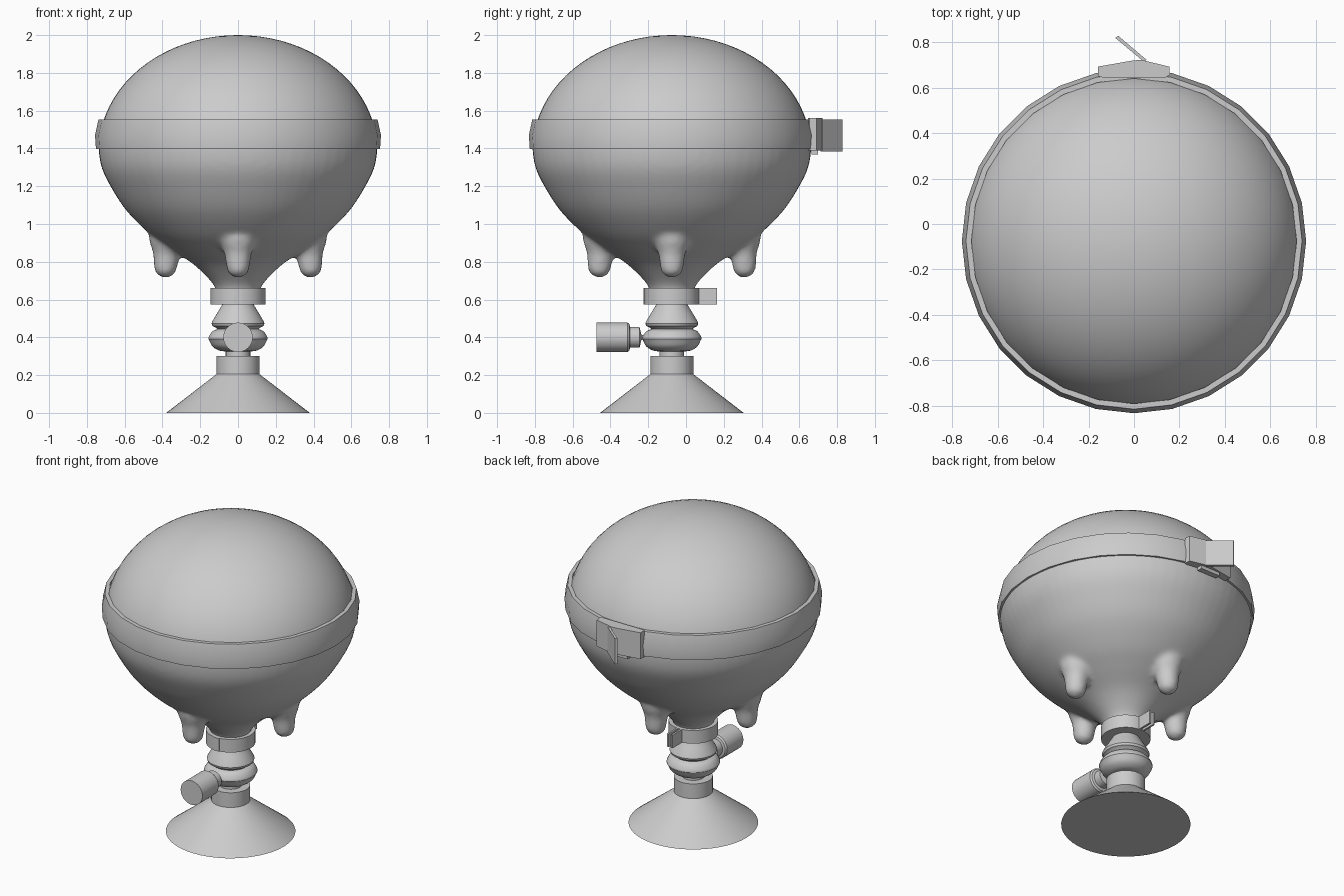
import bpy, bmesh
from math import sin, cos, pi, radians
from mathutils import Matrix, Vector

cube = bpy.data.objects.get("Cube")
if cube:
    bpy.data.objects.remove(cube)

AXIS_Y = -0.075  # the whole lamp turns around this line

grey = bpy.data.materials.new("plain grey")
grey.use_nodes = True
colour = (0.6, 0.6, 0.6, 1)
grey.diffuse_color = colour
grey.node_tree.nodes["Principled BSDF"].inputs["Base Color"].default_value = colour


def spline(points, steps=6):
    """Smooth curve through profile points."""
    pts = [Vector(p) for p in points]
    pts = [2 * pts[0] - pts[1]] + pts + [2 * pts[-1] - pts[-2]]
    out = []
    for a, b, c, d in zip(pts, pts[1:], pts[2:], pts[3:]):
        for i in range(steps):
            t = i / steps
            out.append(0.5 * (2 * b + (c - a) * t + (2 * a - 5 * b + 4 * c - d) * t * t
                              + (3 * b - a - 3 * c + d) * t ** 3))
    return out + [pts[-2]]


def lathe(bm, profile, sides, matrix=Matrix(), closed=False):
    """Spin (radius, height) points, bottom to top; cap the ends or close the section."""
    rings = []
    for r, z in profile:
        rings.append([bm.verts.new(matrix @ Vector((r * cos(2 * pi * i / sides),
                                                    r * sin(2 * pi * i / sides), z)))
                      for i in range(sides)])
    pairs = list(zip(rings, rings[1:]))
    if closed:
        pairs.append((rings[-1], rings[0]))
    for low, high in pairs:
        for i in range(sides):
            j = (i + 1) % sides
            bm.faces.new((low[i], low[j], high[j], high[i]))
    if not closed:
        bm.faces.new(rings[0][::-1])
        bm.faces.new(rings[-1])


def finish(name, bm, angle=30):
    bmesh.ops.remove_doubles(bm, verts=bm.verts, dist=1e-5)
    bmesh.ops.recalc_face_normals(bm, faces=bm.faces)
    mesh = bpy.data.meshes.new(name)
    bm.to_mesh(mesh)
    bm.free()
    mesh.materials.append(grey)
    ob = bpy.data.objects.new(name, mesh)
    bpy.context.collection.objects.link(ob)
    bpy.ops.object.select_all(action='DESELECT')
    ob.select_set(True)
    bpy.context.view_layer.objects.active = ob
    if angle:
        bpy.ops.object.shade_smooth_by_angle(angle=radians(angle))
    return ob


def turned(name, profile, sides=48, closed=False, angle=30):
    bm = bmesh.new()
    lathe(bm, profile, sides, Matrix.Translation((0, AXIS_Y, 0)), closed)
    return finish(name, bm, angle)


def prism(name, outline, z0, z1):
    """Extrude an (x, y) outline upwards."""
    bm = bmesh.new()
    face = bm.faces.new([bm.verts.new((x, y, z0)) for x, y in outline])
    new = bmesh.ops.extrude_face_region(bm, geom=[face])["geom"]
    bmesh.ops.translate(bm, vec=(0, 0, z1 - z0),
                        verts=[v for v in new if isinstance(v, bmesh.types.BMVert)])
    return finish(name, bm, 0)


def box(name, x0, x1, y0, y1, z0, z1):
    return prism(name, [(x0, y0), (x1, y0), (x1, y1), (x0, y1)], z0, z1)


# Upper dome
arc = [(0.737 * cos(t * pi / 40), 1.39 + 0.61 * sin(t * pi / 40)) for t in range(1, 20)]
turned("upper_dome", arc + [(0.003, 2.0)], 64)

# Lower bowl with four blended teats
bm = bmesh.new()
bowl = spline([(0.115, 0.62), (0.12, 0.66), (0.155, 0.71), (0.24, 0.79), (0.36, 0.87),
               (0.47, 0.95), (0.59, 1.07), (0.675, 1.2), (0.722, 1.3), (0.738, 1.4), (0.733, 1.47)])
lathe(bm, bowl, 64, Matrix.Translation((0, AXIS_Y, 0)))
teat = spline([(0.002, 0), (0.036, 0.011), (0.056, 0.035), (0.064, 0.075),
               (0.072, 0.13), (0.092, 0.18), (0.1, 0.22)], 4)
for k in range(4):
    place = (Matrix.Translation((0, AXIS_Y, 0)) @ Matrix.Rotation(k * pi / 2, 4, 'Z')
             @ Matrix.Translation((0.388, 0, 0.715)) @ Matrix.Rotation(radians(-4), 4, 'Y'))
    lathe(bm, teat, 24, place)
body = finish("lower_bowl", bm)
remesh = body.modifiers.new("blend", 'REMESH')
remesh.mode = 'VOXEL'
remesh.voxel_size = 0.016
remesh.use_smooth_shade = True
smooth = body.modifiers.new("soften", 'SMOOTH')
smooth.iterations = 5

# Faceted strap round the middle
turned("strap", [(0.725, 1.398), (0.752, 1.398), (0.757, 1.47), (0.739, 1.552), (0.715, 1.552)],
       28, closed=True)

# Strap buckle, lever and tongue at the back
prism("buckle", [(-0.14, 0.645), (0.14, 0.645), (0.158, 0.655), (0.155, 0.692),
                 (0.03, 0.722), (-0.01, 0.718), (-0.158, 0.692), (-0.158, 0.65)], 1.39, 1.56)
prism("buckle_lever", [(0.045, 0.712), (0.055, 0.722), (-0.07, 0.828), (-0.082, 0.818)], 1.385, 1.552)
box("buckle_tongue", -0.07, 0.07, 0.665, 0.7, 1.368, 1.39)

# Neck clamp with front hinge and rear tabs
turned("neck_clamp", [(0.145, 0.575), (0.145, 0.66)])
box("clamp_hinge", -0.02, 0.02, -0.224, -0.2, 0.575, 0.66)
for name, x in (("clamp_tab_right", -0.02), ("clamp_tab_left", 0.008)):
    box(name, x, x + 0.012, 0.05, 0.165, 0.575, 0.66)

# Bell and disc of the stem
turned("stem_bell", [(0.075, 0.59), (0.085, 0.57), (0.112, 0.525), (0.134, 0.488),
                     (0.14, 0.474), (0.135, 0.46), (0.115, 0.45), (0.1, 0.43)][::-1])
turned("stem_disc", spline([(0.06, 0.325), (0.1, 0.33), (0.135, 0.352), (0.153, 0.385)], 3)
       + spline([(0.157, 0.392), (0.154, 0.405), (0.135, 0.432), (0.1, 0.447)], 3))
turned("stem_shaft", [(0.065, 0.29), (0.065, 0.34)])

# Collar and conical foot
turned("collar", [(0.114, 0.204), (0.114, 0.3)])
turned("foot", [(0.38, 0), (0.114, 0.205)])

# Side knob pointing forward
bm = bmesh.new()
lathe(bm, [(0.022, -0.21), (0.022, 0.238), (0.055, 0.246), (0.055, 0.296), (0.07, 0.3),
           (0.078, 0.31), (0.078, 0.475)][1:], 32,
      Matrix.Translation((0, 0, 0.4)) @ Matrix.Rotation(pi / 2, 4, 'X'))
lathe(bm, [(0.025, 0.18), (0.012, 0.232), (0.03, 0.248)], 16,
      Matrix.Translation((0, 0, 0.4)) @ Matrix.Rotation(pi / 2, 4, 'X'))
finish("knob", bm)
